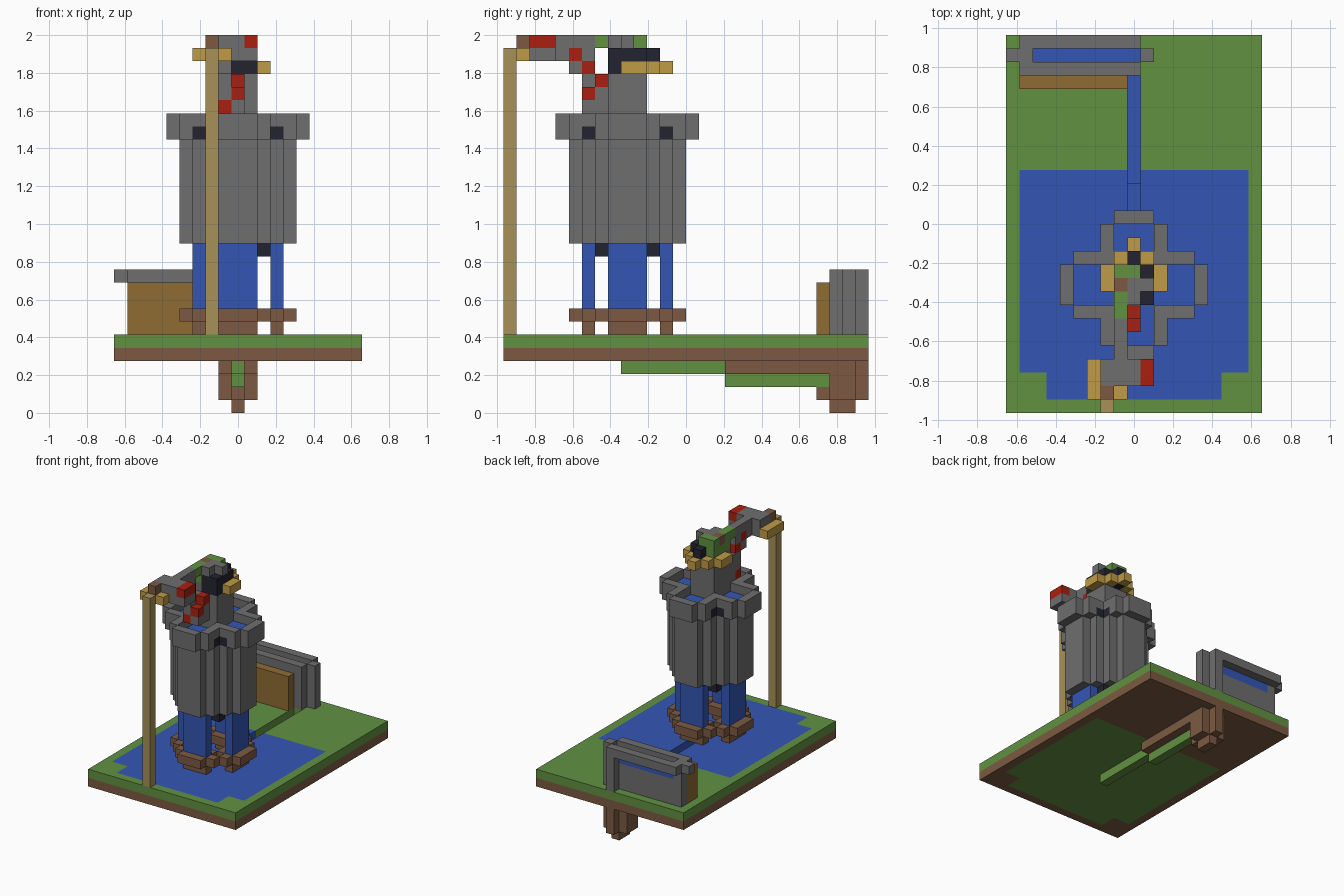
import bpy
import bmesh
from mathutils import Vector

cube = bpy.data.objects.get("Cube")
if cube:
    bpy.data.objects.remove(cube)

UNIT = 2 / 29
COLOURS = {
    "stone_grey": (110, 110, 110), "water_blue": (52, 86, 180),
    "grass_green": (98, 145, 66), "earth_brown": (124, 90, 66),
    "gold": (190, 155, 70), "pole_tan": (168, 145, 88),
    "wood": (144, 108, 52), "red": (170, 32, 16), "black": (34, 36, 48),
}
GREY, BLUE, GREEN, BROWN, GOLD, TAN, WOOD, RED, BLACK = COLOURS


def to_linear(value):
    value /= 255
    return value / 12.92 if value < 0.04 else ((value + 0.055) / 1.055) ** 2.4


materials = {}
for name, rgb in COLOURS.items():
    mat = bpy.data.materials.new(name)
    colour = [to_linear(c) for c in rgb] + [1]
    mat.use_nodes = True
    mat.diffuse_color = colour
    mat.node_tree.nodes["Principled BSDF"].inputs["Base Color"].default_value = colour
    materials[name] = mat

blocks = {}  # grid cell -> (part, colour)
MID = 9      # row of the tower's centre


def span(v):
    return range(v, v + 1) if isinstance(v, int) else range(v[0], v[1] + 1)


def fill(part, colour, xs, ys, zs):
    for x in span(xs):
        for y in span(ys):
            for z in span(zs):
                blocks[x, y, z] = (part, colour)


def clear(xs, ys, zs):
    for x in span(xs):
        for y in span(ys):
            for z in span(zs):
                blocks.pop((x, y, z), None)


def tower(part, colour, xs, ys, zs):
    """Fill with rows counted from the tower's centre."""
    ys = span(ys)
    fill(part, colour, xs, (ys[0] + MID, ys[-1] + MID), zs)


def four_way(part, colour, xs, ys, zs):
    """Repeat a block on all four sides of the tower."""
    for x in span(xs):
        for y in span(ys):
            for a, b in ((x, y), (-y, x), (-x, -y), (y, -x)):
                tower(part, colour, a, b, zs)


# Ground slab with a flush pond
fill("ground", BROWN, (-9, 9), (0, 27), 4)
fill("ground", GREEN, (-9, 9), (0, 27), 5)
for half_width, rows in ((6, (1, 2)), (8, (3, 17))):
    fill("ground", GREEN, (-half_width, half_width), rows, 4)
    fill("ground", BLUE, (-half_width, half_width), rows, 5)

# Stepped water channel and its drain below the slab
clear(0, (MID, 24), 5)
clear(0, (17, 24), 4)
fill("channel", BLUE, 0, (MID, 16), 4)
fill("channel", GREEN, 0, (MID, 16), 3)
fill("channel", BROWN, (-1, 1), (17, 24), 3)
fill("channel", BLUE, 0, (17, 24), 3)
fill("drain", BROWN, 0, (24, 27), (1, 3))
fill("drain", BROWN, (-1, 1), (25, 26), (1, 3))
fill("drain", BROWN, 0, (25, 26), 0)
fill("channel", GREEN, 0, (17, 24), 2)
fill("channel", BLUE, 0, 24, 3)

# Trough wall at the back
fill("trough", WOOD, (-8, -1), (24, 25), (6, 9))
fill("trough", GREY, (-8, 0), 26, (6, 9))
fill("trough", BLUE, (-7, 0), 26, 9)
fill("trough", GREY, (-9, -8), 26, 10)
fill("trough", GREY, 1, 26, (6, 10))
for row in (25, 27):
    fill("trough", GREY, (-8, 0), row, 10)
    fill("trough", GREY, 0, row, (6, 10))

# Four basins, each fed by a falling sheet of water
four_way("basins", BROWN, (-1, 1), -4, 7)
four_way("basins", BROWN, (-1, 1), -2, 7)
four_way("basins", BROWN, (-2, 2), -3, 7)
four_way("basins", BROWN, (-1, 1), -3, 6)
four_way("waterfalls", BLUE, (-1, 1), -3, (7, 12))
four_way("tower_brackets", BLACK, 2, 2, 12)

# Round tower body
for y, half in enumerate((4, 4, 3, 2, 1)):
    for row in {y, -y}:
        tower("tower_body", GREY, (-half, half), row, (13, 20))

# Crown: cross-shaped rim holding water
four_way("crown_water", BLUE, (-1, 1), (-4, 0), 21)
four_way("crown", GREY, (-1, 1), -5, (21, 22))
for side in (-2, 2):
    four_way("crown", GREY, side, (-4, -2), (21, 22))
    four_way("crown", BLACK, side, -3, 21)

# Neck with a winding red ribbon
tower("neck", GREY, (-1, 1), (-1, 1), (21, 25))
tower("neck", GREY, -1, (-3, -2), (23, 25))
tower("neck", GREY, 0, (-3, -2), 23)
tower("neck", GREY, 0, -2, 24)
for x, y, z in ((-1, -3, 23), (0, -3, 24), (0, -2, 25), (-1, -3, 26), (-1, -4, 27)):
    tower("ribbon", RED, x, y, z)

# Head with a gold collar
tower("head", GREY, -1, (-1, 1), 26)
tower("head", BLACK, (0, 1), (-1, 1), (26, 27))
tower("head", BLACK, 0, 2, (26, 27))
tower("head", GREEN, -1, (-1, 1), (27, 28))
tower("head", GREEN, 0, 1, (27, 28))
tower("head", BROWN, -1, 0, 28)
tower("head", GREY, 0, (-1, 0), 28)
tower("head", GREY, 1, 0, 28)
for side in (-1, 1):
    tower("collar", GOLD, 2 * side, (0, 1), 26)
    tower("collar", GOLD, side, 2, 26)
tower("collar", GOLD, 0, 3, 26)

# Arm reaching forward
tower("arm", GREY, -1, (-5, -3), 28)
tower("arm", GREEN, -1, -2, 28)
tower("arm", GREY, -1, -5, 27)
tower("arm", GREY, -1, -4, 26)
tower("arm", GREY, -1, -3, 27)
tower("hand", GREY, (-2, 1), (-7, -6), 27)
tower("hand", GREY, (-2, 0), (-7, -6), 28)
tower("hand", RED, 1, (-7, -6), 28)
tower("hand", BROWN, -2, -8, 28)
tower("hand", GOLD, -3, (-8, -6), 27)
tower("hand", GOLD, (-2, -1), -8, 27)

# Tall pole
tower("pole", TAN, -2, -9, (6, 27))


def build(part):
    """Make one mesh of the part's exposed block faces."""
    bm = bmesh.new()
    mesh = bpy.data.meshes.new(part)
    slots = []
    verts = {}
    for cell, (owner, colour) in blocks.items():
        if owner != part:
            continue
        if colour not in slots:
            slots.append(colour)
            mesh.materials.append(materials[colour])
        for axis in range(3):
            for sign in (-1, 1):
                step = Vector((0, 0, 0))
                step[axis] = sign
                near = Vector(cell) + step
                if tuple(int(c) for c in near) in blocks:
                    continue
                u, v = Vector((0, 0, 0)), Vector((0, 0, 0))
                u[(axis + 1) % 3] = 1
                v[(axis + 2) % 3] = sign
                ring = []
                for a, b in ((-1, -1), (1, -1), (1, 1), (-1, 1)):
                    p = Vector(cell) + (step + a * u + b * v) / 2
                    p += Vector((0, -13.5, 0.5))
                    key = tuple(p)
                    if key not in verts:
                        verts[key] = bm.verts.new(p * UNIT)
                    ring.append(verts[key])
                bm.faces.new(ring).material_index = slots.index(colour)
    bm.to_mesh(mesh)
    bm.free()
    bpy.context.collection.objects.link(bpy.data.objects.new(part, mesh))


for part in dict.fromkeys(owner for owner, _ in blocks.values()):
    build(part)
